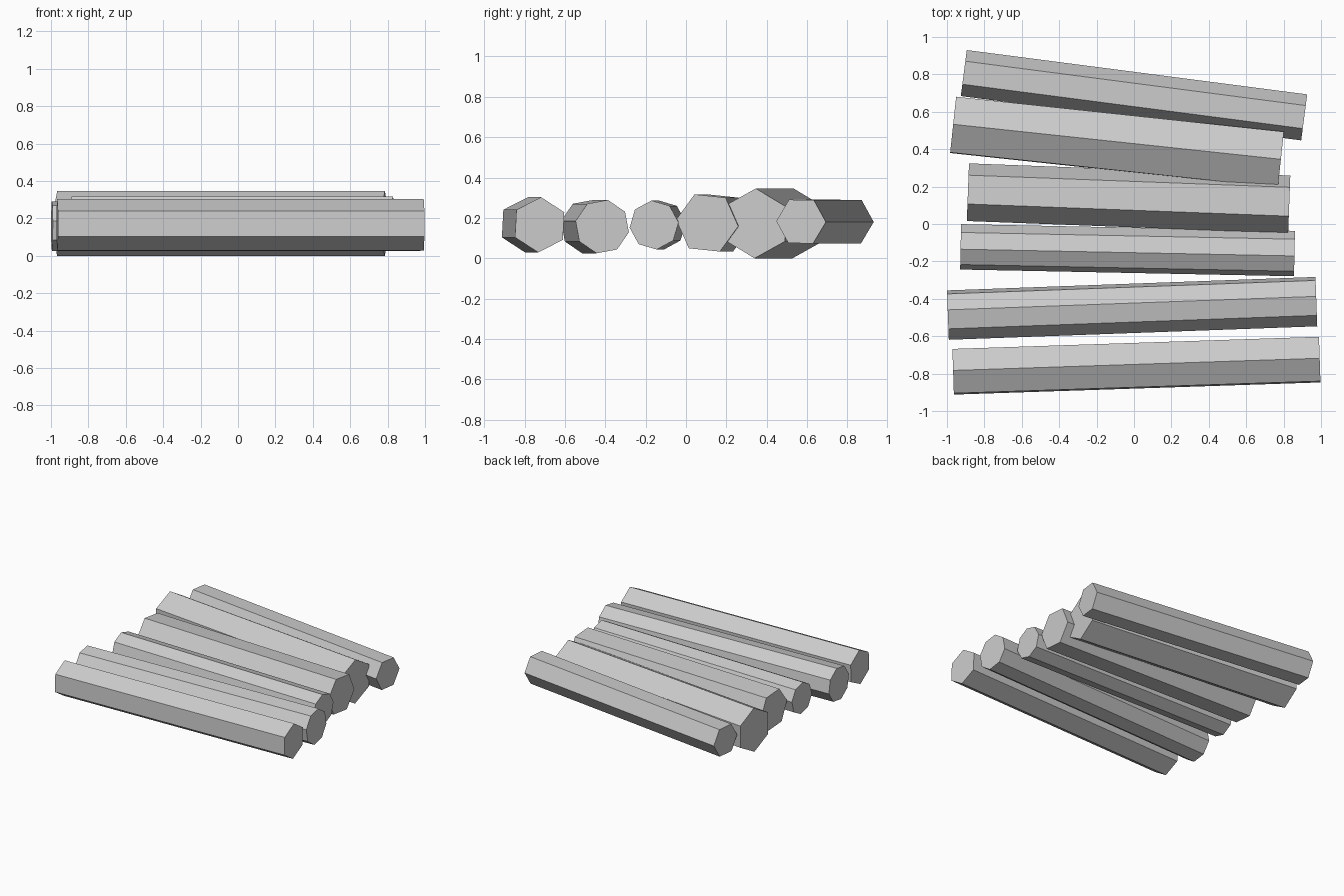
import bpy, bmesh
from math import radians, cos, sin, tau
from mathutils import Vector

if "Cube" in bpy.data.objects:
    bpy.data.objects.remove(bpy.data.objects["Cube"])


def log(name, left, right, z, radius, sides, turn):
    """Flat-sided log between two axis points; turn rotates its section (degrees)."""
    a, b = Vector((*left, z)), Vector((*right, z))
    side = Vector((a.y - b.y, b.x - a.x, 0)).normalized()
    up = Vector((0, 0, 1))
    bm = bmesh.new()
    rings = []
    for centre in (a, b):
        ring = []
        for i in range(sides):
            t = radians(turn) + tau * i / sides
            ring.append(bm.verts.new(centre + radius * (cos(t) * side + sin(t) * up)))
        rings.append(ring)
    # End caps and long facets
    for ring in rings:
        bm.faces.new(ring)
    for i in range(sides):
        j = (i + 1) % sides
        bm.faces.new((rings[0][i], rings[0][j], rings[1][j], rings[1][i]))
    bmesh.ops.recalc_face_normals(bm, faces=bm.faces)
    mesh = bpy.data.meshes.new(name)
    bm.to_mesh(mesh)
    bm.free()
    bpy.context.collection.objects.link(bpy.data.objects.new(name, mesh))


# Row of logs, front to back: left end, right end, height, radius, sides, turn
LOGS = [
    ((-0.967, -0.79), (0.993, -0.725), 0.166, 0.137, 6, 27),
    ((-0.995, -0.487), (0.975, -0.415), 0.157, 0.135, 8, 33),
    ((-0.927, -0.122), (0.858, -0.158), 0.165, 0.122, 8, 6),
    ((-0.888, 0.17), (0.83, 0.105), 0.175, 0.155, 6, -6),
    ((-0.967, 0.53), (0.785, 0.343), 0.173, 0.173, 6, 29),
    ((-0.91, 0.807), (0.91, 0.57), 0.182, 0.124, 6, -1),
]
for n, spec in enumerate(LOGS, 1):
    log(f"log_{n}", *spec)
